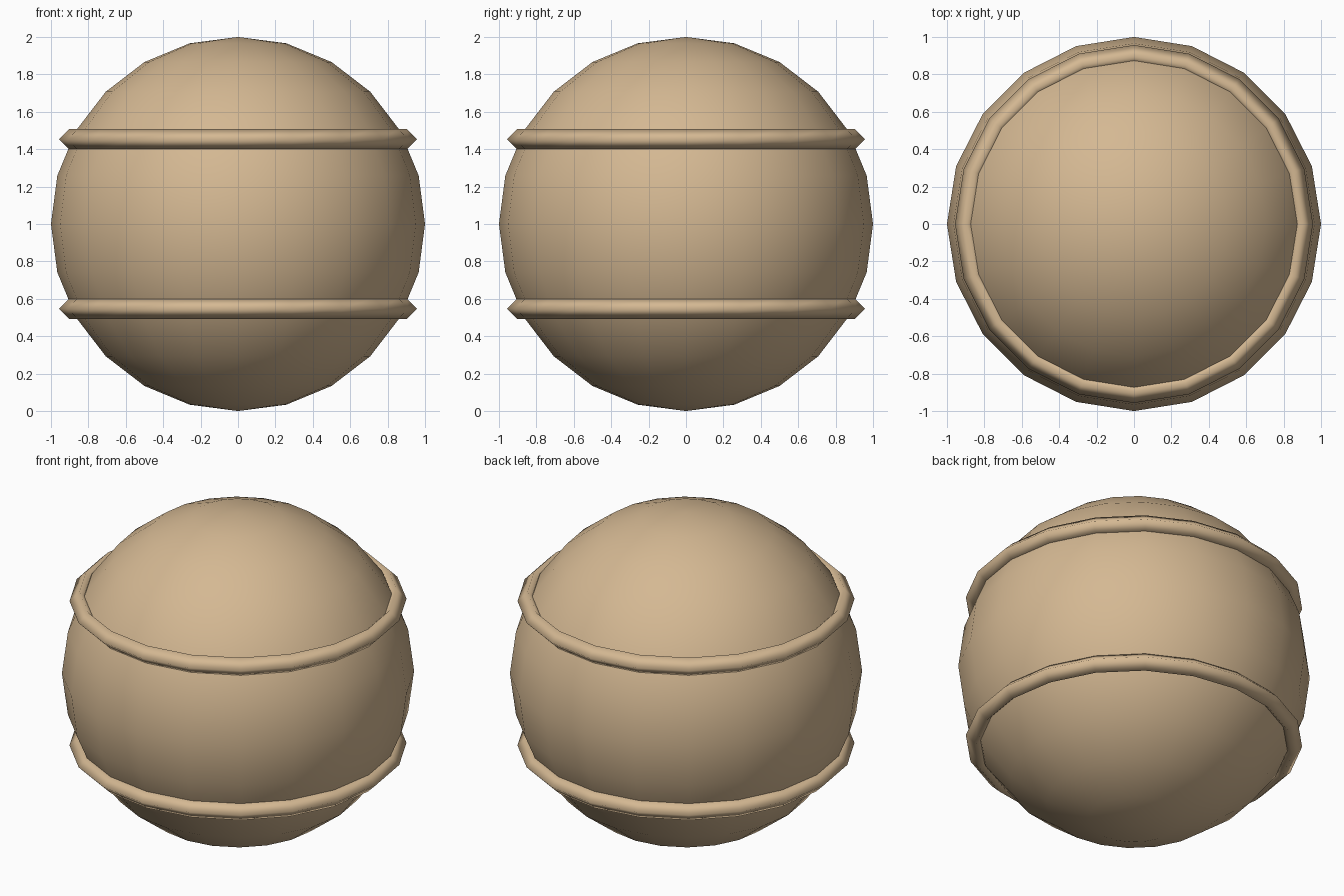
import bpy

if "Cube" in bpy.data.objects:
    bpy.data.objects.remove(bpy.data.objects["Cube"])


def finish(name, mat):
    ob = bpy.context.object
    ob.name = name
    ob.data.materials.append(mat)
    bpy.ops.object.shade_smooth()
    return ob


tan = bpy.data.materials.new("tan")
tan.diffuse_color = (0.66, 0.48, 0.29, 1)
tan.use_nodes = True
tan.node_tree.nodes["Principled BSDF"].inputs["Base Color"].default_value = tan.diffuse_color

# Main ball
bpy.ops.mesh.primitive_uv_sphere_add(segments=20, ring_count=12, radius=1, location=(0, 0, 1))
finish("ball", tan)

# Raised bands with a diamond section
for name, z in (("lower_band", 0.548), ("upper_band", 1.452)):
    bpy.ops.mesh.primitive_torus_add(major_segments=20, minor_segments=4,
                                     major_radius=0.9, minor_radius=0.057,
                                     location=(0, 0, z))
    finish(name, tan)
